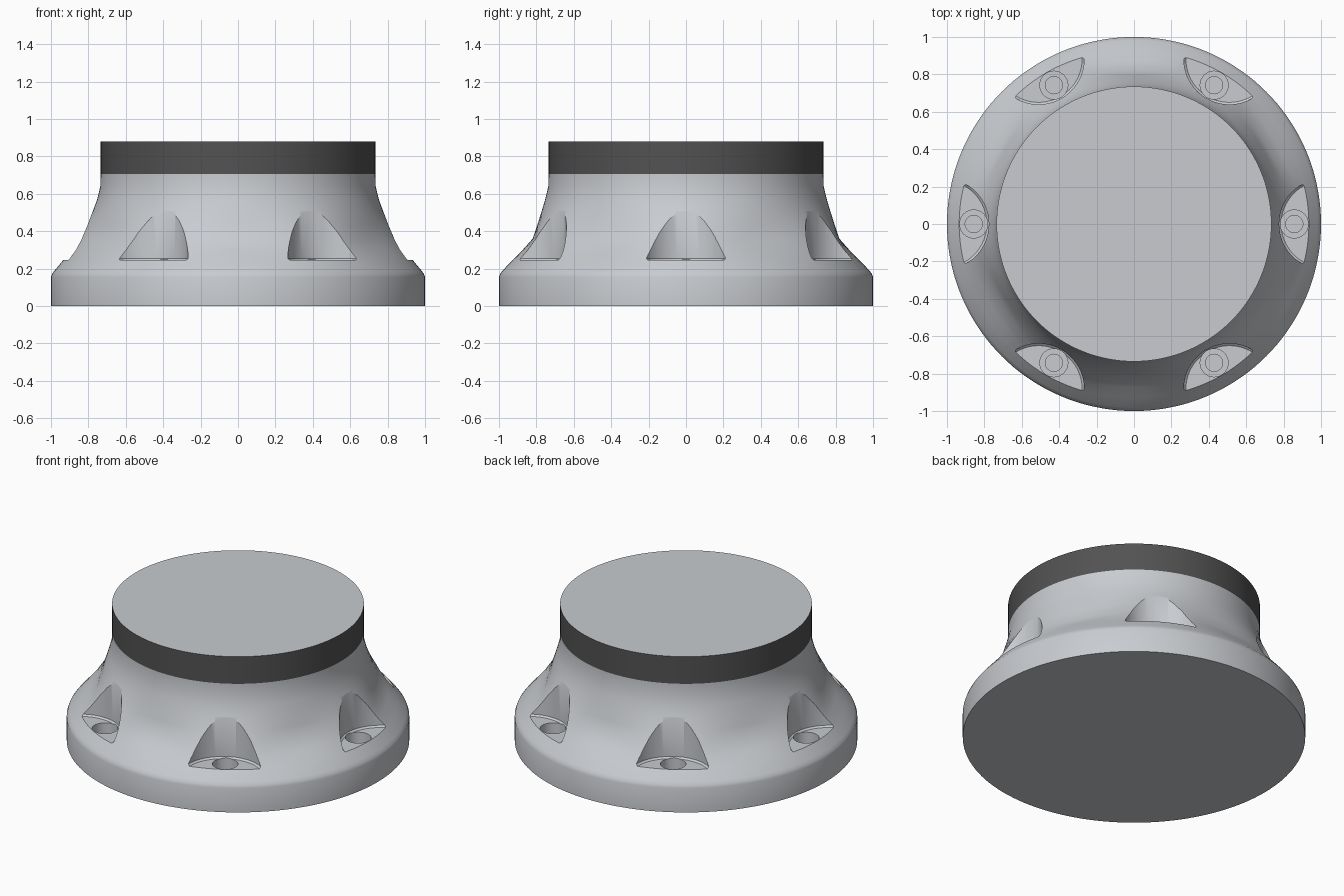
import bpy, bmesh
from math import sin, cos, pi, radians

if "Cube" in bpy.data.objects:
    bpy.data.objects.remove(bpy.data.objects["Cube"], do_unlink=True)

POCKETS = 6
SEGMENTS = 144


def make_material(name, colour):
    mat = bpy.data.materials.new(name)
    mat.use_nodes = True
    mat.diffuse_color = (*colour, 1)
    mat.node_tree.nodes["Principled BSDF"].inputs["Base Color"].default_value = (*colour, 1)
    return mat


light_grey = make_material("light grey", (0.58, 0.60, 0.63))
charcoal = make_material("charcoal", (0.085, 0.085, 0.085))


def revolve(name, profile, segments, mats, location=(0, 0, 0)):
    """Closed solid from rows of (height, radius[, radius between pockets])."""
    bm = bmesh.new()
    rings = []
    for row in profile:
        z, crest, gap = row[0], row[1], row[-1]
        ring = []
        for i in range(segments):
            a = 2 * pi * i / segments
            blend = (1 - cos(POCKETS * a)) / 2
            r = crest + (gap - crest) * blend
            ring.append(bm.verts.new((r * cos(a), r * sin(a), z)))
        rings.append(ring)
    for low, high in zip(rings, rings[1:]):
        for i in range(segments):
            j = (i + 1) % segments
            bm.faces.new((low[i], low[j], high[j], high[i]))
    bm.faces.new(rings[0][::-1])
    bm.faces.new(rings[-1])
    mesh = bpy.data.meshes.new(name)
    bm.to_mesh(mesh)
    bm.free()
    for mat in mats:
        mesh.materials.append(mat)
    obj = bpy.data.objects.new(name, mesh)
    obj.location = location
    bpy.context.collection.objects.link(obj)
    return obj


def select_only(obj):
    bpy.ops.object.select_all(action='DESELECT')
    obj.select_set(True)
    bpy.context.view_layer.objects.active = obj


def cut(target, cutter):
    mod = target.modifiers.new("cut", 'BOOLEAN')
    mod.operation = 'DIFFERENCE'
    mod.solver = 'EXACT'
    mod.object = cutter
    select_only(target)
    bpy.ops.object.modifier_apply(modifier=mod.name)
    bpy.data.objects.remove(cutter, do_unlink=True)


# Flared base: round rim, then a concave neck slightly flattened between pockets
base = revolve("flared_base", [
    (0, 1.0), (0.155, 1.0), (0.172, 0.994), (0.188, 0.982),
    (0.245, 0.935, 0.928), (0.30, 0.895, 0.873), (0.36, 0.862, 0.82),
    (0.43, 0.817, 0.796), (0.51, 0.775, 0.771), (0.57, 0.753),
    (0.64, 0.736), (0.705, 0.735)], SEGMENTS, [light_grey])

# Bolt pockets with a filleted floor, each with a stepped blind hole
for k in range(POCKETS):
    a = 2 * pi * k / POCKETS
    centre = (1.02 * cos(a), 1.02 * sin(a), 0)
    hole = (0.857 * cos(a), 0.857 * sin(a), 0)
    cut(base, revolve("pocket_cutter", [(0.245, 0.233), (0.255, 0.244), (0.8, 0.244)],
                      64, [light_grey], centre))
    cut(base, revolve("bolt_head_cutter", [(0.13, 0.075), (0.3, 0.075)],
                      32, [light_grey], hole))
    cut(base, revolve("bolt_shank_cutter", [(0.03, 0.046), (0.2, 0.046)],
                      32, [light_grey], hole))

# Dark band with a light top disc
band = revolve("top_band", [(0.705, 0.735), (0.88, 0.735)], SEGMENTS, [charcoal, light_grey])
for face in band.data.polygons:
    if face.normal.z > 0.5:
        face.material_index = 1

for obj in (base, band):
    select_only(obj)
    bpy.ops.object.shade_smooth_by_angle(angle=radians(32))
